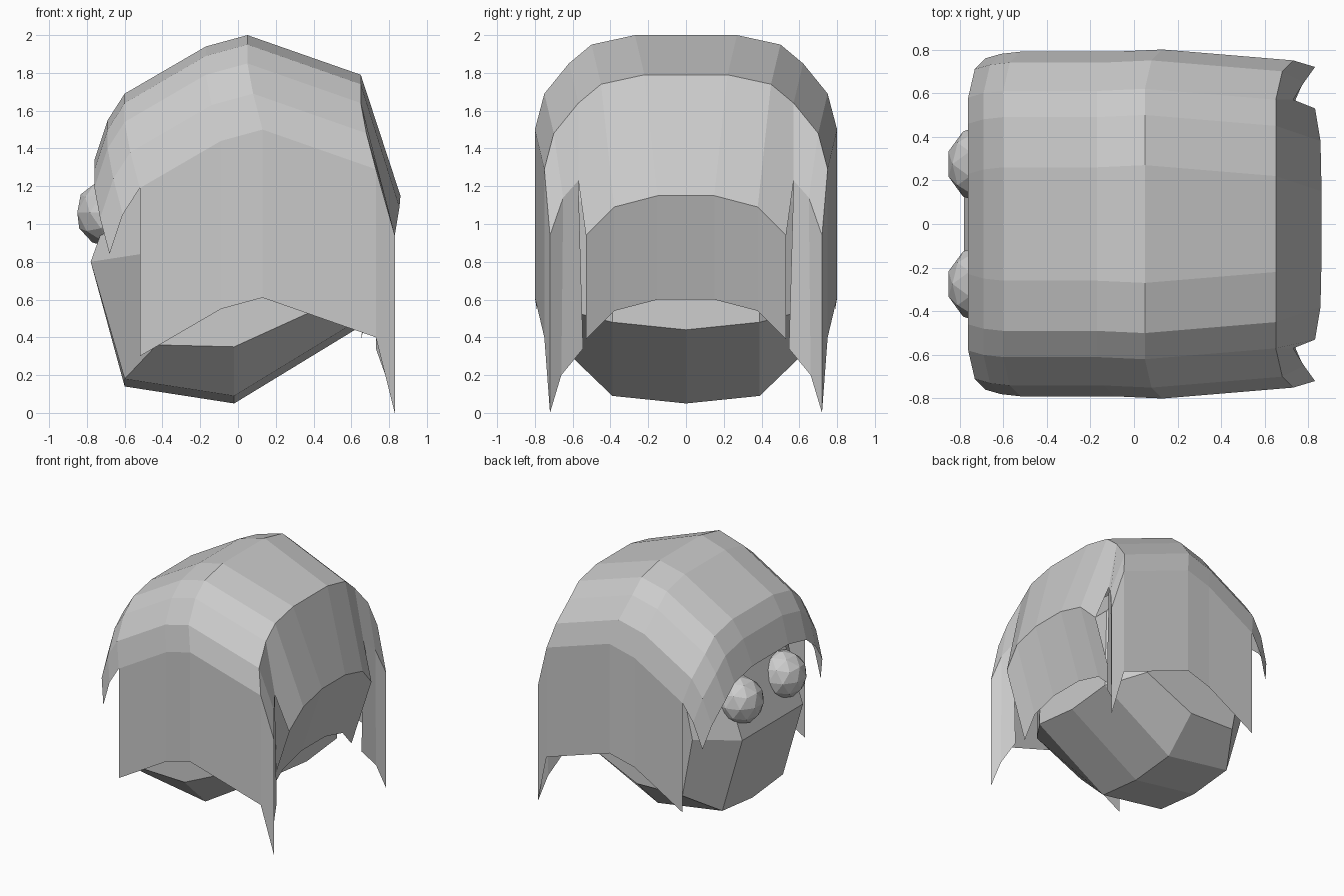
import bpy, bmesh

cube = bpy.data.objects.get("Cube")
if cube:
    bpy.data.objects.remove(cube)

grey = bpy.data.materials.new("light grey")
grey.use_nodes = True
colour = (0.6, 0.6, 0.6, 1)
grey.diffuse_color = colour
grey.node_tree.nodes["Principled BSDF"].inputs["Base Color"].default_value = colour


def half_object(name, faces):
    """Build the +y half from faces given as points, then mirror it over y = 0."""
    bm = bmesh.new()
    for points in faces:
        bm.faces.new([bm.verts.new(p) for p in points])
    bmesh.ops.remove_doubles(bm, verts=bm.verts, dist=0.001)
    bmesh.ops.recalc_face_normals(bm, faces=bm.faces)
    mesh = bpy.data.meshes.new(name)
    bm.to_mesh(mesh)
    bm.free()
    mesh.materials.append(grey)
    obj = bpy.data.objects.new(name, mesh)
    bpy.context.collection.objects.link(obj)
    mirror = obj.modifiers.new("mirror", "MIRROR")
    mirror.use_axis = (False, True, False)
    return obj


def strip(row_a, row_b):
    """Quads between two rows of points."""
    return [(row_a[i], row_a[i + 1], row_b[i + 1], row_b[i])
            for i in range(len(row_a) - 1)]


# Hair cross-section from the crown to the side: forward shift, half width, drop
section = [(0, 0, 0), (0, .27, 0), (0, .5, .05), (0, .62, .15),
           (.03, .75, .31), (.08, .8, .5)]


def hair_ring(x, z, narrowing):
    return [(x + dx, max(0, y - narrowing), z - drop) if y else (x, 0, z)
            for dx, y, drop in section]


# Crown rings from the fringe edge to the back of the head
rings = [hair_ring(*r) for r in [(-.76, 1.34, .04), (-.69, 1.55, .02),
                                 (-.6, 1.69, .01), (-.17, 1.94, .01),
                                 (.05, 2, 0), (.65, 1.79, .05)]]
hair = []
for a, b in zip(rings, rings[1:]):
    hair += strip(a, b)

# Back panel with a slit between the middle and the side lock
middle = [(.86, 0, 1.15), (.86, .15, 1.15), (.855, .38, 1.09), (.83, .53, .94)]
lock = [(.73, .57, 1.23), (.78, .65, 1.14), (.83, .72, .94)]
back = rings[-1]
hair += strip(back[:3], middle[:3])
hair.append((back[2], back[3], lock[0], middle[3], middle[2]))
hair += strip(back[3:], lock)

# Lower back of the hair, tucked in toward the neck
hair += strip(middle, [(x - .18, y, z - .55) for x, y, z in middle])

# Side curtain and hanging lock
lock_tips = [(.73, .545, .34), (.78, .66, .2), (.83, .72, 0)]
hair += strip(lock, lock_tips)
edge = [ring[-1] for ring in rings[2:]]
hem = [(x, y, z - .89) for x, y, z in edge]
hair += strip(edge + [lock[-1]], hem + [lock_tips[-1]])
half_object("hair", hair)

# Head: outline in the middle and a smaller outline on the cheek
outline = [(-.78, .8), (-.6, .14), (-.02, .05), (.62, .44),
           (.6, 1.15), (.3, 1.55), (-.3, 1.55), (-.6, 1.3)]
cheek = [(-.52, .84), (-.43, .36), (-.02, .35), (.42, .55),
         (.42, 1.1), (.2, 1.3), (-.2, 1.3), (-.45, 1.15)]
centre_row = [(x, 0, z) for x, z in outline]
front_row = [(x, .39, z + (.04 if z < .5 else 0)) for x, z in outline]
cheek_row = [(x, .66, z) for x, z in cheek]
head = [cheek_row]
for a, b in ((centre_row, front_row), (front_row, cheek_row)):
    head += strip(a + a[:1], b + b[:1])
half_object("head", head)

# Eyes
for side, y in (("left", -.275), ("right", .275)):
    bpy.ops.mesh.primitive_ico_sphere_add(subdivisions=2, radius=.185,
                                          location=(-.675, y, 1.06))
    eye = bpy.context.object
    eye.name = side + "_eye"
    eye.data.materials.append(grey)
